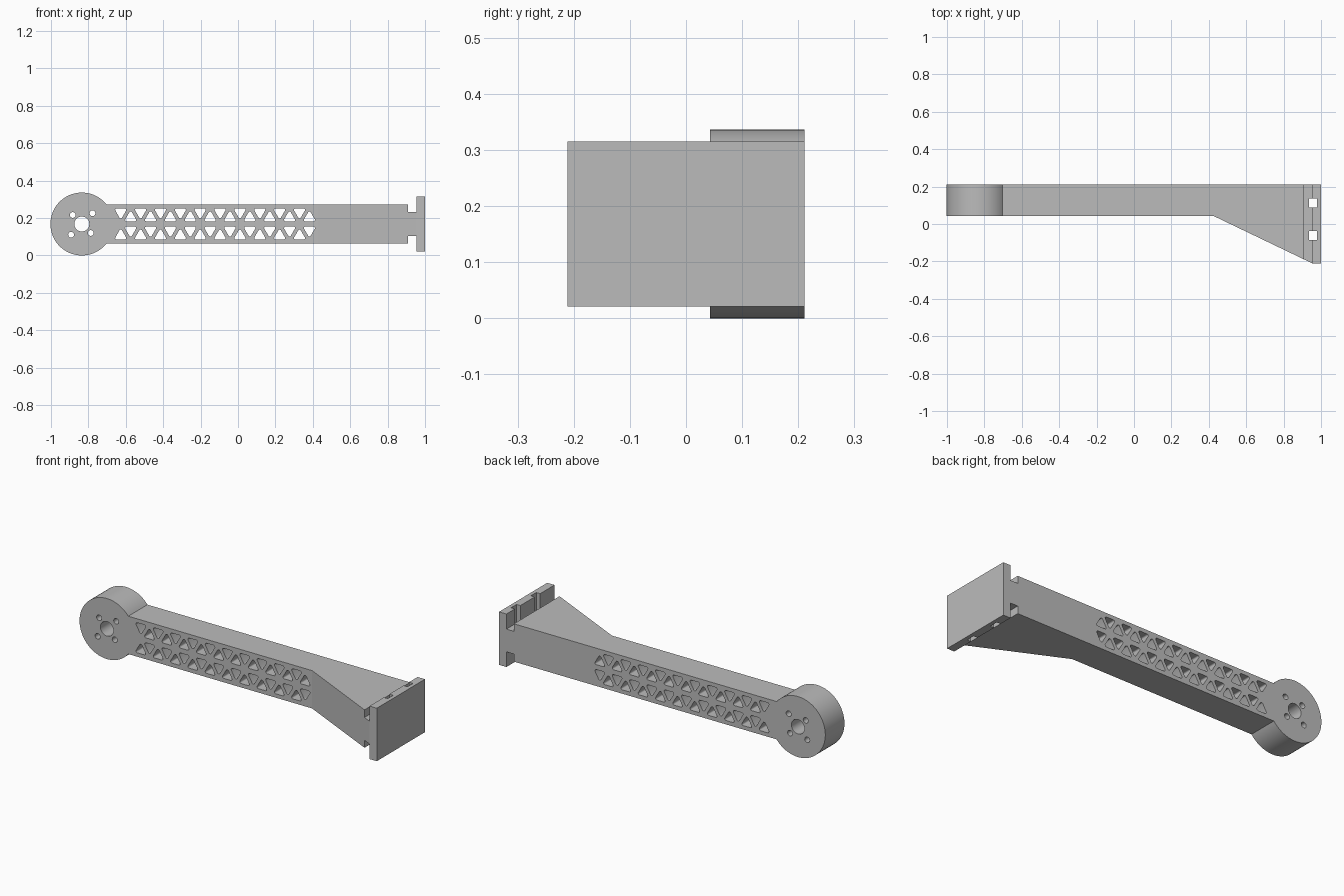
import bpy, bmesh, math
from mathutils import Matrix

if "Cube" in bpy.data.objects:
    bpy.data.objects.remove(bpy.data.objects["Cube"])

grey = bpy.data.materials.new("light_grey")
grey.diffuse_color = (0.5, 0.5, 0.5, 1)
grey.use_nodes = True
grey.node_tree.nodes["Principled BSDF"].inputs["Base Color"].default_value = grey.diffuse_color

HUB_X, MID_Z, HUB_R = -0.835, 0.168, 0.168
BACK, FRONT, ARM_FRONT = 0.211, -0.211, 0.043


def circle(cx, cz, r, n=32):
    return [(cx + r * math.cos(2 * math.pi * i / n),
             cz + r * math.sin(2 * math.pi * i / n)) for i in range(n)]


def prism(bm, points, lo, hi, axis):
    """Extrude a 2D outline along y (outline is x,z) or z (outline is x,y)."""
    def place(p, h):
        return (p[0], h, p[1]) if axis == 'y' else (p[0], p[1], h)
    a = [bm.verts.new(place(p, lo)) for p in points]
    b = [bm.verts.new(place(p, hi)) for p in points]
    n = len(points)
    faces = [bm.faces.new(a), bm.faces.new(b)]
    faces += [bm.faces.new((a[i], a[(i + 1) % n], b[(i + 1) % n], b[i])) for i in range(n)]
    bmesh.ops.recalc_face_normals(bm, faces=faces)


def to_object(bm, name):
    me = bpy.data.meshes.new(name)
    bm.to_mesh(me)
    bm.free()
    me.materials.append(grey)
    ob = bpy.data.objects.new(name, me)
    bpy.context.collection.objects.link(ob)
    return ob


def rounded_triangle(cx, cz, up, side=0.043, r=0.008):
    pts, reach = [], side / math.sqrt(3)
    for k in range(3):
        a = math.radians((90 if up else -90) + 120 * k)
        for s in range(-3, 4):
            t = a + math.radians(20 * s)
            pts.append((cx + reach * math.cos(a) + r * math.cos(t),
                        cz + reach * math.sin(a) + r * math.sin(t)))
    return pts


# Side outline: round motor hub, straight arm, narrow neck, end flange
half_arm = 0.105
start = math.asin(half_arm / HUB_R)
N = 88
outline = []
for i in range(N + 1):
    t = start + (2 * math.pi - 2 * start) * i / N
    outline.append((HUB_X + HUB_R * math.cos(t), MID_Z + HUB_R * math.sin(t)))
tip = [(0.909, 0.105), (0.909, 0.063), (0.955, 0.063), (0.955, 0.147), (1.0, 0.147)]
outline += [(x, MID_Z - h) for x, h in tip]
outline += [(x, MID_Z + h) for x, h in reversed(tip)]
bm = bmesh.new()
prism(bm, outline, FRONT, BACK, 'y')
arm = to_object(bm, "motor_arm")

# Front relief: thin arm that flares toward the flange
bm = bmesh.new()
prism(bm, [(-1.1, ARM_FRONT), (0.425, ARM_FRONT), (0.9545, FRONT),
           (0.9545, -0.3), (-1.1, -0.3)], -0.1, 0.5, 'z')
relief = to_object(bm, "front_relief_cutter")

# Through holes: shaft, four screws, lattice triangles
bm = bmesh.new()
prism(bm, circle(HUB_X, MID_Z, 0.04, 40), -0.4, 0.4, 'y')
for deg, dist in ((45, 0.081), (135, 0.068), (225, 0.081), (315, 0.068)):
    a = math.radians(deg)
    prism(bm, circle(HUB_X + dist * math.cos(a), MID_Z + dist * math.sin(a), 0.0155, 24),
          -0.4, 0.4, 'y')
for i in range(20):
    x = -0.627 + i * 0.0531
    off = 0.063 if i % 2 == 0 else 0.034
    for s in (1, -1):
        up = (i % 2 == 1) == (s == 1)
        prism(bm, rounded_triangle(x, MID_Z + s * off, up), -0.4, 0.4, 'y')
holes = to_object(bm, "hole_cutter")

# Vertical strap slots between neck and flange
bm = bmesh.new()
for y in (0.112, -0.061):
    prism(bm, [(0.936, y - 0.024), (0.979, y - 0.024),
               (0.979, y + 0.024), (0.936, y + 0.024)], -0.1, 0.5, 'z')
slots = to_object(bm, "strap_slot_cutter")

# Cut everything, then drop the cutters
bpy.context.view_layer.objects.active = arm
arm.select_set(True)
for cutter in (relief, holes, slots):
    mod = arm.modifiers.new(cutter.name, 'BOOLEAN')
    mod.operation = 'DIFFERENCE'
    mod.solver = 'EXACT'
    mod.object = cutter
    bpy.ops.object.modifier_apply(modifier=mod.name)
    bpy.data.objects.remove(cutter)

bpy.ops.object.shade_smooth_by_angle(angle=math.radians(25))
